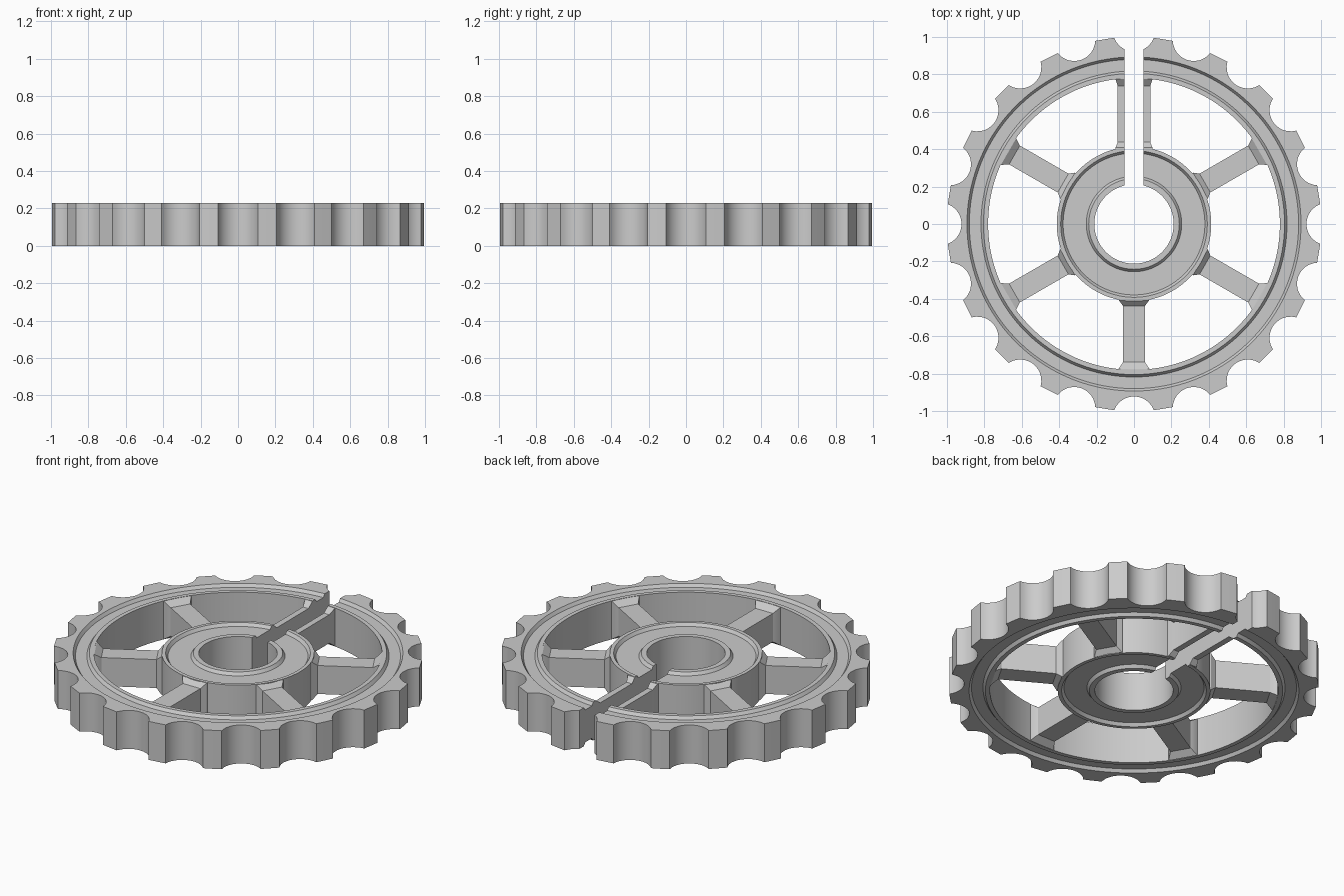
import bpy, bmesh, math
from math import sin, cos, pi, radians

if "Cube" in bpy.data.objects:
    bpy.data.objects.remove(bpy.data.objects["Cube"])

H = 0.23        # overall thickness
D = 0.018       # groove depth


def finish(bm, name):
    bmesh.ops.recalc_face_normals(bm, faces=bm.faces)
    me = bpy.data.meshes.new(name)
    bm.to_mesh(me)
    bm.free()
    ob = bpy.data.objects.new(name, me)
    bpy.context.collection.objects.link(ob)
    return ob


def grooved_ring(name, outline, g_out, g_in, inner):
    """Ring with sloped grooves on both faces; outline = [(angle, outer radius)]."""
    top = [(g_out, H), (g_out - 0.013, H - D), (g_in + 0.013, H - D), (g_in, H), (inner, H)]
    prof = [(None, H)] + top + [(r, H - z) for r, z in reversed(top)] + [(None, 0)]
    bm = bmesh.new()
    cols = [[bm.verts.new(((r or ro) * cos(a), (r or ro) * sin(a), z)) for r, z in prof]
            for a, ro in outline]
    n, m = len(cols), len(prof)
    for i in range(n):
        a, b = cols[i], cols[(i + 1) % n]
        for j in range(m):
            k = (j + 1) % m
            bm.faces.new((a[j], a[k], b[k], b[j]))
    return finish(bm, name)


# Scalloped outline: 20 round notches
C, R = 1.035, 0.113
outline = []
for t in range(20):
    base = t * pi / 10
    for i in range(13):
        p = radians(69.3) * (i / 6 - 1)
        x, y = C - R * cos(p), R * sin(p)
        outline.append((base + math.atan2(y, x), math.hypot(x, y)))
    for d in (8, 10):
        outline.append((base + radians(d), 1.0))

rim = grooved_ring("toothed_rim", outline, 0.893, 0.805, 0.78)
hub = grooved_ring("hub", [(i * pi / 60, 0.413) for i in range(120)], 0.392, 0.242, 0.212)

# Spokes: recessed bars with ramped, flared ends; the slotted one is wider
bm = bmesh.new()
for s in range(6):
    a = radians(90 + 60 * s)
    extra = 0.029 if s == 0 else 0.0
    rings = []
    for r, w, z in ((0.395, 0.082, H - 0.001), (0.41, 0.08, H - 0.002), (0.438, 0.058, 0.2),
                    (0.738, 0.058, 0.2), (0.774, 0.082, H - 0.002), (0.79, 0.085, H - 0.001)):
        if s == 0:
            w = 0.058 + (w - 0.058) * 0.5
        w += extra
        rings.append([bm.verts.new((r * cos(a) - u * sin(a), r * sin(a) + u * cos(a), v))
                      for u, v in ((-w, H - z), (w, H - z), (w, z), (-w, z))])
    for p, q in zip(rings, rings[1:]):
        for j in range(4):
            k = (j + 1) % 4
            bm.faces.new((p[j], p[k], q[k], q[j]))
    bm.faces.new(rings[0])
    bm.faces.new(rings[-1])
spokes = finish(bm, "spokes")

# Slot from the bore out through the rim
bpy.ops.mesh.primitive_cube_add(size=1, location=(0, 0.6, H / 2))
cutter = bpy.context.object
cutter.name = "slot_cutter"
cutter.scale = (0.102, 1.0, 1.0)
cutter.hide_render = True
bpy.context.view_layer.update()
for ob in (rim, hub, spokes):
    mod = ob.modifiers.new("slot", 'BOOLEAN')
    mod.operation = 'DIFFERENCE'
    mod.solver = 'EXACT'
    mod.object = cutter
    bpy.ops.object.select_all(action='DESELECT')
    ob.select_set(True)
    bpy.context.view_layer.objects.active = ob
    bpy.ops.object.modifier_apply(modifier=mod.name)
    bpy.ops.object.shade_smooth_by_angle(angle=radians(25))
bpy.data.objects.remove(cutter)
